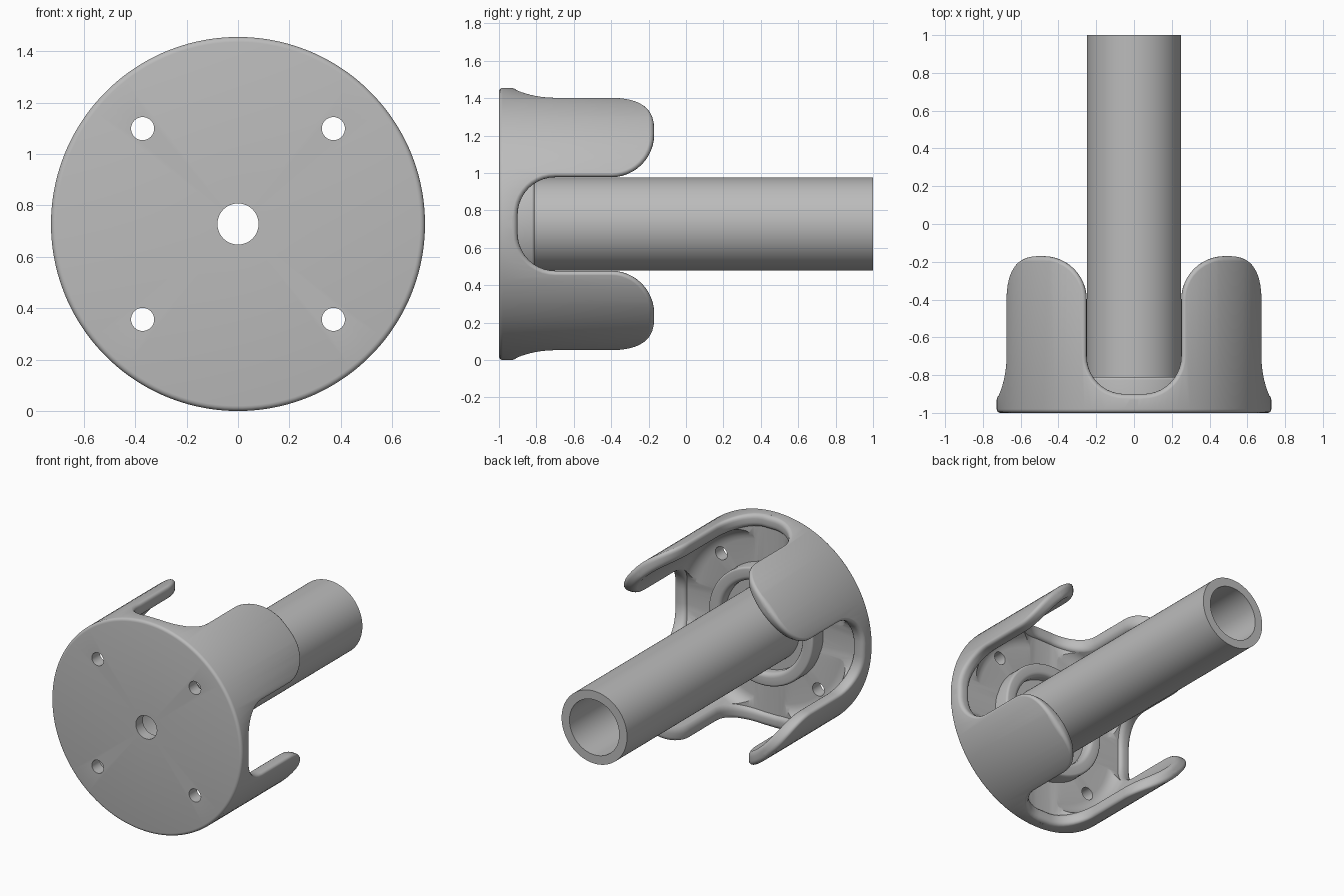
import bpy, bmesh
from math import sin, cos, pi, sqrt
from mathutils import Matrix

if "Cube" in bpy.data.objects:
    bpy.data.objects.remove(bpy.data.objects["Cube"])

R, WALL, EDGE = 0.7275, 0.085, 0.03      # cup radius, wall thickness, edge rounding
FRONT, FLOOR, TIP = -1.0, -0.915, -0.17

grey = bpy.data.materials.new("plain grey")
grey.use_nodes = True
grey.diffuse_color = (0.5, 0.5, 0.5, 1)
grey.node_tree.nodes["Principled BSDF"].inputs["Base Color"].default_value = (0.5, 0.5, 0.5, 1)


def arc(cx, cy, r, a0, a1, n):
    """Points on an arc, angles in degrees."""
    angles = [(a0 + (a1 - a0) * i / n) * pi / 180 for i in range(n + 1)]
    return [(cx + r * cos(a), cy + r * sin(a)) for a in angles]


def loft(name, rings, closed):
    """Skin rings of points; close round on itself or cap both ends."""
    bm = bmesh.new()
    rows = [[bm.verts.new(p) for p in ring] for ring in rings]
    n = len(rows[0])
    pairs = list(zip(rows, rows[1:] + rows[:1] if closed else rows[1:]))
    for a, b in pairs:
        for i in range(n):
            j = (i + 1) % n
            bm.faces.new((a[i], a[j], b[j], b[i]))
    if not closed:
        bm.faces.new(rows[0])
        bm.faces.new(rows[-1])
    bmesh.ops.recalc_face_normals(bm, faces=bm.faces)
    mesh = bpy.data.meshes.new(name)
    bm.to_mesh(mesh)
    bm.free()
    mesh.materials.append(grey)
    obj = bpy.data.objects.new(name, mesh)
    bpy.context.collection.objects.link(obj)
    return obj


def lathe(name, profile, segments=128):
    """Turn a closed (radius, y) outline round the y axis."""
    rings = []
    for k in range(segments):
        a = 2 * pi * (k + 0.5) / segments
        rings.append([(r * cos(a), y, r * sin(a)) for r, y in profile])
    return loft(name, rings, True)


def cut(target, cutter):
    cutter.hide_render = True
    mod = target.modifiers.new("cut", 'BOOLEAN')
    mod.operation, mod.solver, mod.object = 'DIFFERENCE', 'EXACT', cutter
    bpy.context.view_layer.objects.active = target
    bpy.ops.object.modifier_apply(modifier=mod.name)
    bpy.data.objects.remove(cutter)


def slot_outline(f):
    """Slot outline (z, y), grown by f: round bottom, straight sides, flared top."""
    half = arc(0.05, -0.70, 0.2 + f, -90, 0, 10)
    half += arc(0.48, -0.40, 0.23 - f, 180, 90, 12)
    half += [(0.48, 0.1)]
    return half + [(-z, y) for z, y in reversed(half)]


def slot_cutter(turn):
    """Cutter whose walls flare at the outer and inner skins to round the edges."""
    steps = [i * pi / 8 for i in range(5)]
    rows = [(EDGE * (1 - cos(a)) - 0.001 * cos(a), EDGE * (1 - sin(a))) for a in steps]
    rows += [(WALL - d, f * 0.8) for d, f in reversed(rows)]
    rings = [[(0.85, y, z) for z, y in slot_outline(EDGE)]]
    for d, f in rows:
        rings.append([(sqrt((R - d) ** 2 - z * z), y, z) for z, y in slot_outline(f)])
    rings.append([(0.05, y, z) for z, y in slot_outline(EDGE * 0.8)])
    obj = loft("slot_cutter", rings, False)
    obj.data.transform(Matrix.Rotation(turn * pi / 2, 4, 'Y'))
    return obj


# Cup: plate with a centre hole, filleted floor and a wall with a rounded rim
inner = R - WALL
cup_outline = [(0.08, FRONT)]
cup_outline += arc(R - 0.02, FRONT + 0.02, 0.02, -90, 0, 4)
cup_outline += arc(R - EDGE, TIP - EDGE, EDGE, 0, 90, 5)
cup_outline += arc(inner + EDGE, TIP - EDGE, EDGE, 90, 180, 5)
cup_outline += arc(inner - 0.09, FLOOR + 0.09, 0.09, 0, -90, 6)
cup_outline += [(0.08, FLOOR)]
cup = lathe("pronged_cup", cup_outline)

# Four slots leave four prongs
for turn in range(4):
    cut(cup, slot_cutter(turn))

# Four screw holes
for sx in (-1, 1):
    for sz in (-1, 1):
        rings = [[(0.371 * sx + 0.045 * cos(2 * pi * k / 32), y,
                   0.371 * sz + 0.045 * sin(2 * pi * k / 32)) for k in range(32)]
                 for y in (-1.1, -0.7)]
        cut(cup, loft("screw_hole_cutter", rings, False))

# Raised ring round the foot of the tube
collar = lathe("collar_ring", [(0.24, -0.93), (0.40, -0.93)]
               + arc(0.385, -0.825, 0.015, 0, 90, 4)
               + arc(0.34, -0.84, 0.03, 90, 180, 4)
               + [(0.31, -0.88), (0.24, -0.88)])

# Hollow tube
tube = lathe("tube", [(0.19, 1.0), (0.25, 1.0), (0.25, -0.92), (0.19, -0.92)], 96)

# Stand everything on the ground and shade it
bpy.ops.object.select_all(action='DESELECT')
for obj in (cup, collar, tube):
    obj.data.transform(Matrix.Translation((0, 0, R)))
    obj.select_set(True)
bpy.context.view_layer.objects.active = cup
bpy.ops.object.shade_smooth_by_angle(angle=0.6)
